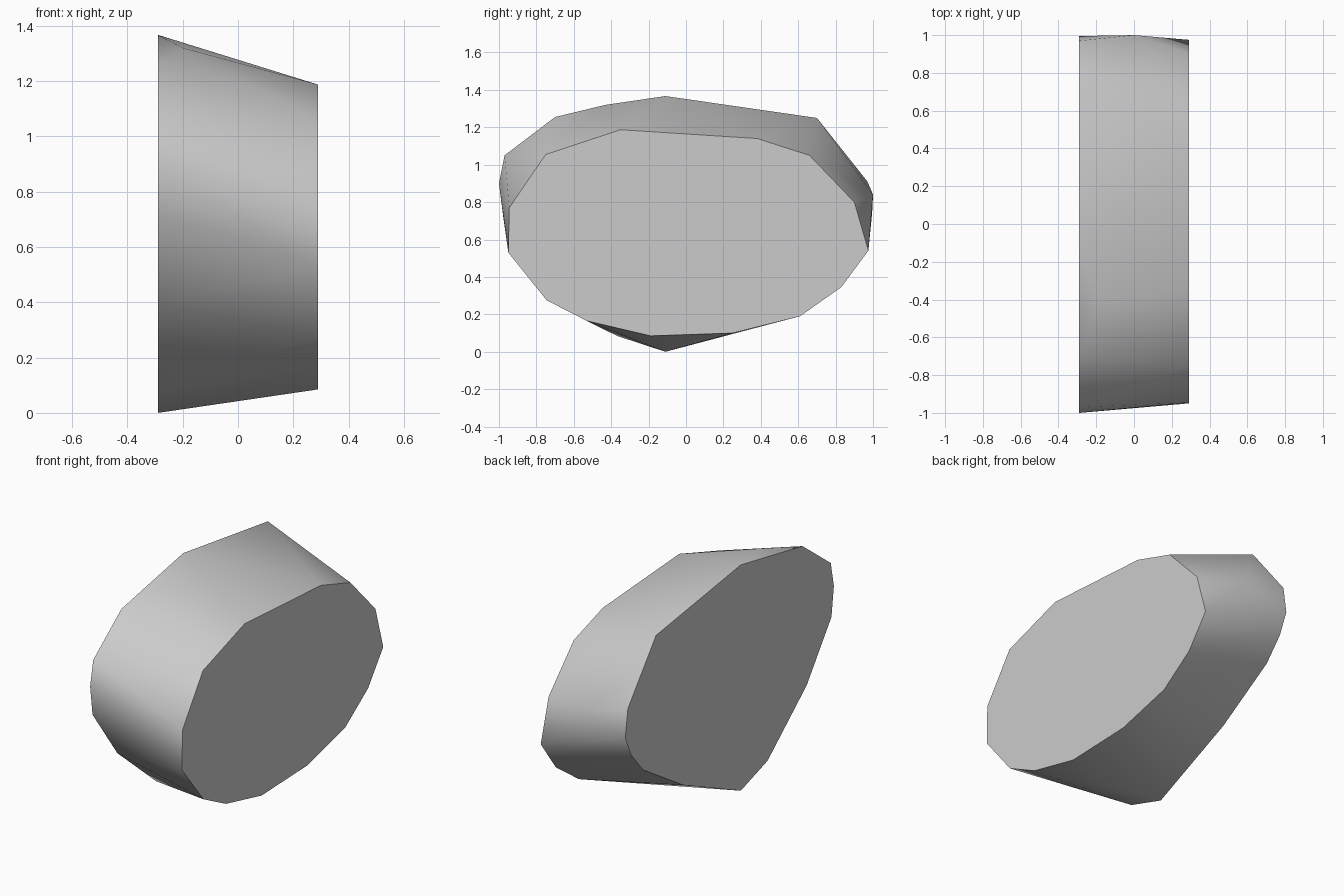
import bpy
import bmesh
import math

# Remove the default cube only
default_cube = bpy.data.objects.get("Cube")
if default_cube:
    bpy.data.objects.remove(default_cube, do_unlink=True)

HALF_WIDTH = 0.29

# Outline of the left end face, as (y, z)
left_outline = [
    (-0.35, 1.187), (0.38, 1.14), (0.66, 1.05), (0.9, 0.8), (0.975, 0.54),
    (0.83, 0.345), (0.61, 0.19), (0.25, 0.1), (-0.19, 0.085), (-0.53, 0.165),
    (-0.745, 0.275), (-0.95, 0.53), (-0.945, 0.77), (-0.75, 1.055),
]

# Outline of the right end face, as (y, z)
right_outline = [
    (-0.11, 1.367), (0.7, 1.25), (0.97, 0.91), (0.995, 0.74), (0.938, 0.616),
    (0.823, 0.482), (0.442, 0.245), (-0.11, 0.0), (-0.367, 0.084),
    (-0.74, 0.397), (-0.977, 0.72), (-1.0, 0.9), (-0.97, 1.05), (-0.7, 1.255),
]

# Corners on the rim between the two end faces
rim_corners = [(0.0, 1.0, 0.84), (-0.2, -0.43, 1.32)]


def make_material(name, color):
    material = bpy.data.materials.new(name)
    material.use_nodes = True
    material.diffuse_color = color
    shader = next(n for n in material.node_tree.nodes if n.type == "BSDF_PRINCIPLED")
    shader.inputs["Base Color"].default_value = color
    return material


def make_convex_block(name, points, material):
    bm = bmesh.new()
    for point in points:
        bm.verts.new(point)
    hull = bmesh.ops.convex_hull(bm, input=bm.verts[:])
    leftover = [v for v in hull["geom_interior"] if isinstance(v, bmesh.types.BMVert)]
    if leftover:
        bmesh.ops.delete(bm, geom=leftover, context="VERTS")
    # Merge the flat end faces into single polygons
    bmesh.ops.dissolve_limit(bm, angle_limit=math.radians(0.5),
                             verts=bm.verts[:], edges=bm.edges[:])
    bmesh.ops.recalc_face_normals(bm, faces=bm.faces[:])
    mesh = bpy.data.meshes.new(name)
    bm.to_mesh(mesh)
    bm.free()
    mesh.materials.append(material)
    block = bpy.data.objects.new(name, mesh)
    bpy.context.collection.objects.link(block)
    return block


# Faceted block with soft rim and crisp end faces
grey = make_material("plain grey", (0.6, 0.6, 0.6, 1.0))
points = [(HALF_WIDTH, y, z) for y, z in left_outline]
points += [(-HALF_WIDTH, y, z) for y, z in right_outline]
points += rim_corners
block = make_convex_block("faceted_block", points, grey)

bpy.ops.object.select_all(action="DESELECT")
block.select_set(True)
bpy.context.view_layer.objects.active = block
bpy.ops.object.shade_smooth_by_angle(angle=math.radians(40))
